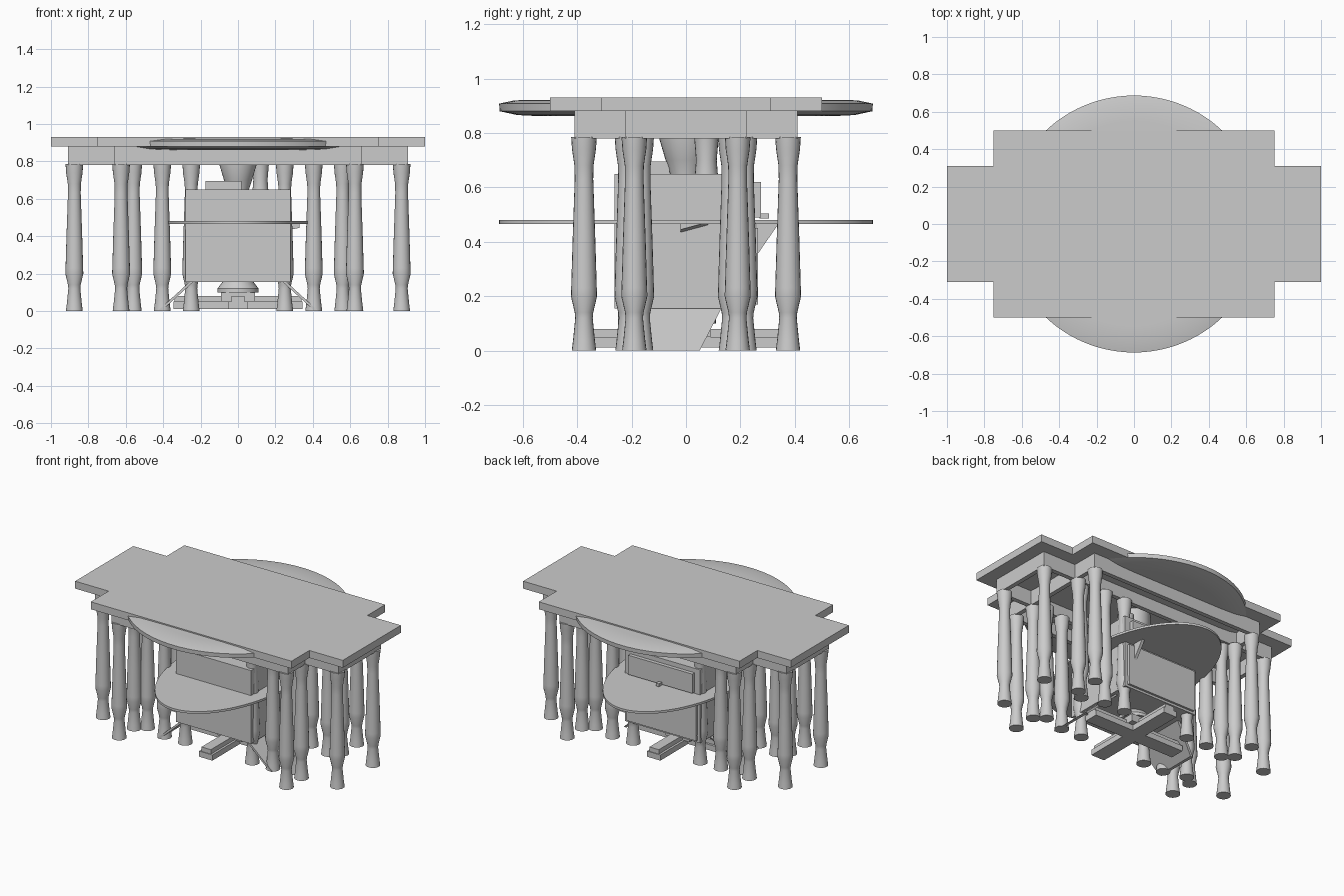
import bpy, bmesh
from math import cos, sin, pi

if "Cube" in bpy.data.objects:
    bpy.data.objects.remove(bpy.data.objects["Cube"])

def obj_from_bm(name, bm):
    bmesh.ops.recalc_face_normals(bm, faces=bm.faces)
    me = bpy.data.meshes.new(name)
    bm.to_mesh(me)
    bm.free()
    ob = bpy.data.objects.new(name, me)
    bpy.context.collection.objects.link(ob)
    return ob

def box(name, x0, x1, y0, y1, z0, z1):
    bm = bmesh.new()
    bmesh.ops.create_cube(bm, size=1)
    for v in bm.verts:
        v.co = (x1 if v.co.x > 0 else x0, y1 if v.co.y > 0 else y0, z1 if v.co.z > 0 else z0)
    return obj_from_bm(name, bm)

def lathe(name, profile, at=(0, 0), n=20, sx=1.0, sy=1.0):
    # stacked rings of (radius, z), capped at both ends
    bm = bmesh.new()
    rings = [[bm.verts.new((at[0] + r * sx * cos(2 * pi * i / n), at[1] + r * sy * sin(2 * pi * i / n), z))
              for i in range(n)] for r, z in profile]
    for a, b in zip(rings, rings[1:]):
        for i in range(n):
            j = (i + 1) % n
            bm.faces.new((a[i], a[j], b[j], b[i]))
    bm.faces.new(rings[0])
    bm.faces.new(rings[-1])
    ob = obj_from_bm(name, bm)
    ob.data.shade_smooth()
    ob.data.set_sharp_from_angle(angle=0.6)
    return ob

def prism(name, pts, offset):
    # flat polygon pushed along an offset
    bm = bmesh.new()
    a = [bm.verts.new(p) for p in pts]
    b = [bm.verts.new([p[k] + offset[k] for k in range(3)]) for p in pts]
    bm.faces.new(a)
    bm.faces.new(b)
    for i in range(len(a)):
        j = (i + 1) % len(a)
        bm.faces.new((a[i], a[j], b[j], b[i]))
    return obj_from_bm(name, bm)

def apron(name, x, y, t=0.03, z0=0.78, z1=0.88):
    for s in (-1, 1):
        box(name + "_long", -x, x, *sorted((s * y, s * (y - t))), z0, z1)
        box(name + "_short", *sorted((s * x, s * (x - t))), -y + t, y - t, z0, z1)

# rectangular table tops and their aprons
box("long_table_top", -1, 1, -0.31, 0.31, 0.88, 0.93)
box("wide_table_top", -0.75, 0.75, -0.5, 0.5, 0.88, 0.93)
apron("long_apron", 0.91, 0.225)
apron("wide_apron", 0.66, 0.41)

# round table top with bevelled rim
lathe("round_table_top", [(0.54, 0.862), (0.62, 0.866), (0.685, 0.88), (0.687, 0.908),
                          (0.63, 0.92), (0.55, 0.922)], n=96)

# turned legs
leg = [(0.045, 0), (0.040, 0.04), (0.032, 0.12), (0.034, 0.14), (0.048, 0.2), (0.047, 0.23),
       (0.042, 0.4), (0.034, 0.63), (0.035, 0.68), (0.044, 0.74), (0.047, 0.785)]
for x, y in ((0.875, 0.19), (0.625, 0.375), (0.625, 0.215), (0.56, 0.165), (0.405, 0.205), (0.25, 0.205)):
    for sx in (-1, 1):
        for sy in (-1, 1):
            lathe("turned_leg", leg, (sx * x, sy * y))

# cabinet, drawer, door and knob
box("cabinet", -0.28, 0.28, -0.262, 0.25, 0.155, 0.65)
box("drawer_front", -0.24, 0.24, 0.25, 0.275, 0.49, 0.62)
box("door_front", -0.26, 0.26, 0.25, 0.265, 0.17, 0.45)
box("drawer_knob", -0.012, 0.012, 0.27, 0.305, 0.485, 0.505)
box("top_block", -0.175, 0.02, -0.13, -0.06, 0.65, 0.695)

# oval shelf with brackets
lathe("oval_shelf", [(1, 0.466), (1, 0.481)], n=80, sx=0.395, sy=0.687)
prism("back_bracket", [(0.2, 0.26, 0.35), (0.2, 0.34, 0.466), (0.2, 0.26, 0.466)], (0.02, 0, 0))
prism("side_bracket", [(0.28, -0.02, 0.435), (0.28, 0.08, 0.462), (0.28, -0.02, 0.466)], (0.05, 0, 0.01))

# central pedestal and small column
lathe("pedestal", [(0.11, 0.1), (0.11, 0.12), (0.08, 0.16), (0.05, 0.4), (0.055, 0.64),
                   (0.075, 0.7), (0.1, 0.785), (0.1, 0.865)], n=32)
lathe("small_column", [(0.042, 0.65), (0.038, 0.7), (0.045, 0.785)], (0.12, 0.075))

# crossed feet
for lng, wid, z0, z1 in ((0.34, 0.035, 0.05, 0.08), (0.345, 0.05, 0.012, 0.05)):
    box("foot_beam_y", -wid, wid, -lng, lng, z0, z1)
    box("foot_beam_x", -lng, lng, -wid, wid, z0, z1)
box("foot_hub", -0.09, 0.09, -0.09, 0.09, 0.05, 0.1)

# sloping boards under the cabinet
for s in (-1, 1):
    prism("sloping_board", [(s * 0.26, -0.25, 0.155), (s * 0.43, -0.25, 0.0),
                            (s * 0.43, 0.05, 0.0), (s * 0.26, 0.13, 0.155)], (-s * 0.02, 0, 0))
